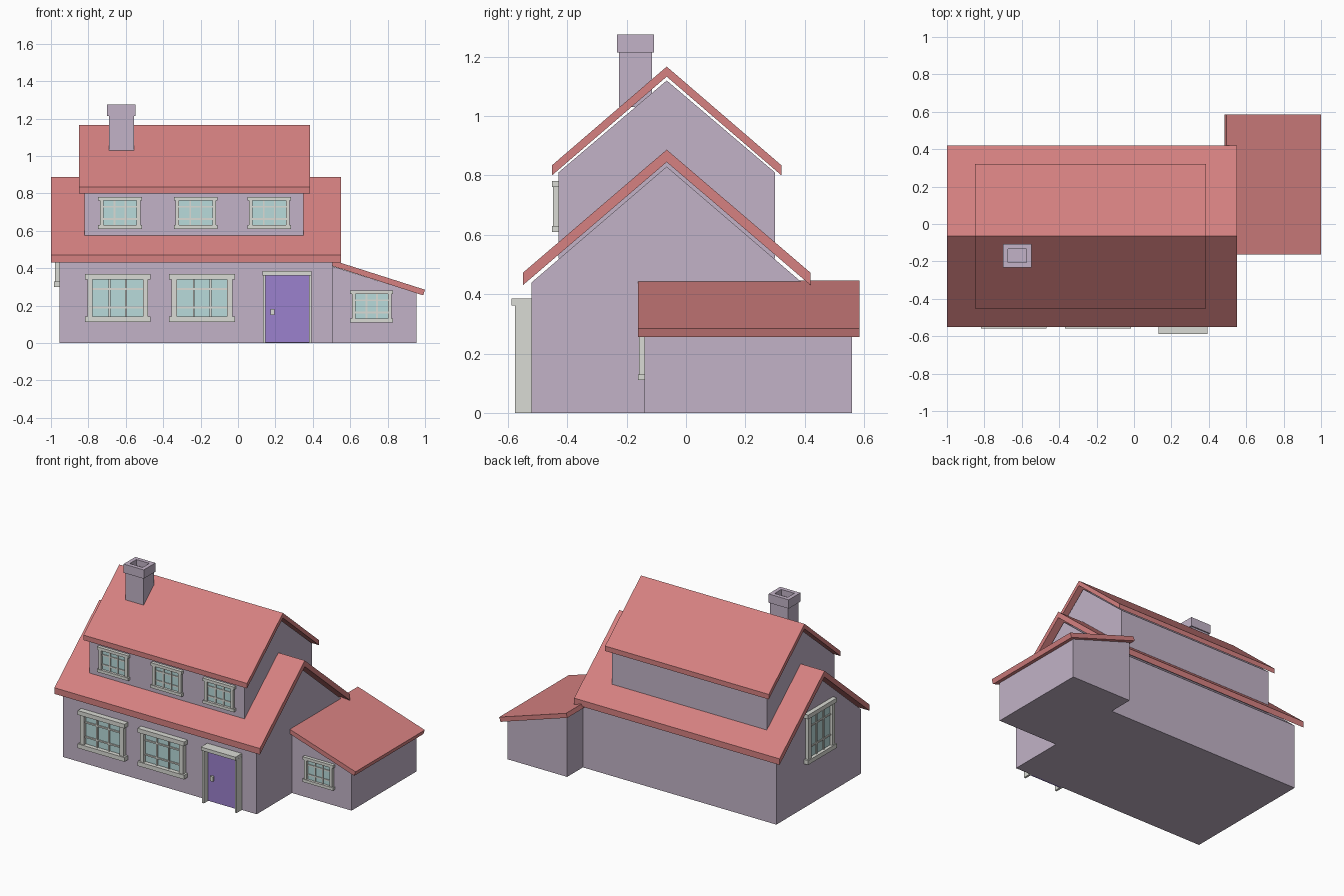
import bpy, bmesh
from mathutils import Matrix, Vector
from math import radians

if "Cube" in bpy.data.objects:
    bpy.data.objects.remove(bpy.data.objects["Cube"])


def material(name, rgb):
    m = bpy.data.materials.new(name)
    m.diffuse_color = (*rgb, 1)
    m.use_nodes = True
    m.node_tree.nodes["Principled BSDF"].inputs["Base Color"].default_value = m.diffuse_color
    return m


WALL = material("wall lilac", (0.54, 0.45, 0.57))
ROOF = material("roof red", (0.67, 0.22, 0.22))
TRIM = material("trim cream", (0.70, 0.71, 0.66))
GLASS = material("glass blue", (0.48, 0.71, 0.71))
DOOR = material("door purple", (0.33, 0.22, 0.61))


def finish(name, bm, mat):
    bmesh.ops.recalc_face_normals(bm, faces=bm.faces[:])
    mesh = bpy.data.meshes.new(name)
    bm.to_mesh(mesh)
    bm.free()
    mesh.materials.append(mat)
    ob = bpy.data.objects.new(name, mesh)
    bpy.context.collection.objects.link(ob)
    return ob


def prism(name, pts, axis, a, b, mat):
    """Extrude a side profile along x (points are y, z) or along y (points are x, z)."""
    bm = bmesh.new()
    co = [(a, u, v) if axis == 'x' else (u, a, v) for u, v in pts]
    face = bm.faces.new([bm.verts.new(c) for c in co])
    ext = bmesh.ops.extrude_face_region(bm, geom=[face])
    d = Vector((b - a, 0, 0)) if axis == 'x' else Vector((0, b - a, 0))
    bmesh.ops.translate(bm, vec=d, verts=[g for g in ext['geom'] if isinstance(g, bmesh.types.BMVert)])
    return finish(name, bm, mat)


def boxes(name, spans, mat, M=Matrix()):
    """One object from boxes given as (x0, x1, y0, y1, z0, z1)."""
    bm = bmesh.new()
    for x0, x1, y0, y1, z0, z1 in spans:
        T = Matrix.Translation(((x0 + x1) / 2, (y0 + y1) / 2, (z0 + z1) / 2))
        bmesh.ops.create_cube(bm, size=1, matrix=M @ T @ Matrix.Diagonal((x1 - x0, y1 - y0, z1 - z0, 1)))
    return finish(name, bm, mat)


RIDGE = -0.065


def gable_walls(name, y0, y1, z0, eave, peak, x0, x1):
    prism(name, [(y0, z0), (y1, z0), (y1, eave), (RIDGE, peak), (y0, eave)], 'x', x0, x1, WALL)


def gable_roof(name, half, eave, peak, t, x0, x1):
    a, b = RIDGE - half, RIDGE + half
    prism(name, [(a, eave), (RIDGE, peak - t), (b, eave), (b, eave + t), (RIDGE, peak), (a, eave + t)],
          'x', x0, x1, ROOF)


# Main house and upper storey
gable_walls("main_walls", -0.52, 0.39, 0, 0.44, 0.83, -0.955, 0.505)
gable_roof("main_roof", 0.485, 0.43, 0.887, 0.042, -1.0, 0.55)
gable_walls("upper_walls", -0.43, 0.30, 0.52, 0.81, 1.12, -0.82, 0.35)
gable_roof("upper_roof", 0.387, 0.80, 1.167, 0.034, -0.85, 0.385)

# Side extension with lean-to roof
prism("extension_walls", [(0.505, 0), (0.955, 0), (0.955, 0.267), (0.505, 0.41)], 'y', -0.14, 0.56, WALL)
prism("extension_roof", [(0.485, 0.418), (0.99, 0.255), (1.0, 0.285), (0.495, 0.446)], 'y', -0.162, 0.585, ROOF)

# Chimney with a recessed, open cap
boxes("chimney_stack", [(-0.69, -0.555, -0.225, -0.115, 1.03, 1.235)], WALL)
cx0, cx1, cy0, cy1, w = -0.70, -0.548, -0.233, -0.107, 0.027
boxes("chimney_cap", [(cx0, cx1, cy0, cy0 + w, 1.215, 1.275), (cx0, cx1, cy1 - w, cy1, 1.215, 1.275),
                      (cx0, cx0 + w, cy0 + w, cy1 - w, 1.215, 1.275),
                      (cx1 - w, cx1, cy0 + w, cy1 - w, 1.215, 1.275)], WALL)


def window(name, loc, width, height, s, d, turn=0):
    """Window facing -y, loc is the bottom centre on the wall; s is trim width, d is depth."""
    M = Matrix.Translation(loc) @ Matrix.Rotation(radians(turn), 4, 'Z')
    h = width / 2
    j = h - s * 0.45
    g = j - s
    spans = [(-h, h, -d, 0.005, 0, s), (-h, h, -d, 0.005, height - s, height)]
    for k in (-1, 1):
        lo, hi = sorted((k * g, k * j))
        spans.append((lo, hi, -d * 0.8, 0.005, s, height - s))
        # upright and cross glazing bars
        x = k * g / 3
        spans.append((x - 0.005, x + 0.005, -d * 0.5, 0, s, height - s))
        z = height / 2 + k * (height / 2 - s) * 0.5
        spans.append((-g, g, -d * 0.45, 0, z - 0.005, z + 0.005))
    boxes(name + "_frame", spans, TRIM, M)
    boxes(name + "_glass", [(-g, g, -d * 0.25, 0, s, height - s)], GLASS, M)


for i, x in enumerate((-0.643, -0.192)):
    window(f"ground_window_{i + 1}", (x, -0.52, 0.112), 0.352, 0.256, 0.029, 0.038)
for i, x in enumerate((-0.63, -0.226, 0.167)):
    window(f"upper_window_{i + 1}", (x, -0.43, 0.61), 0.235, 0.172, 0.02, 0.022)
window("extension_window", (0.715, -0.14, 0.11), 0.23, 0.172, 0.02, 0.022)
window("side_window", (-0.955, RIDGE, 0.30), 0.31, 0.34, 0.029, 0.03, -90)

# Front door
boxes("door_frame", [(0.133, 0.147, -0.577, -0.515, 0, 0.365), (0.38, 0.394, -0.577, -0.515, 0, 0.365),
                     (0.131, 0.393, -0.588, -0.515, 0.362, 0.385)], TRIM)
boxes("front_door", [(0.147, 0.38, -0.535, -0.515, 0.003, 0.362)], DOOR)
boxes("door_handle", [(0.173, 0.195, -0.55, -0.53, 0.15, 0.183)], TRIM)
